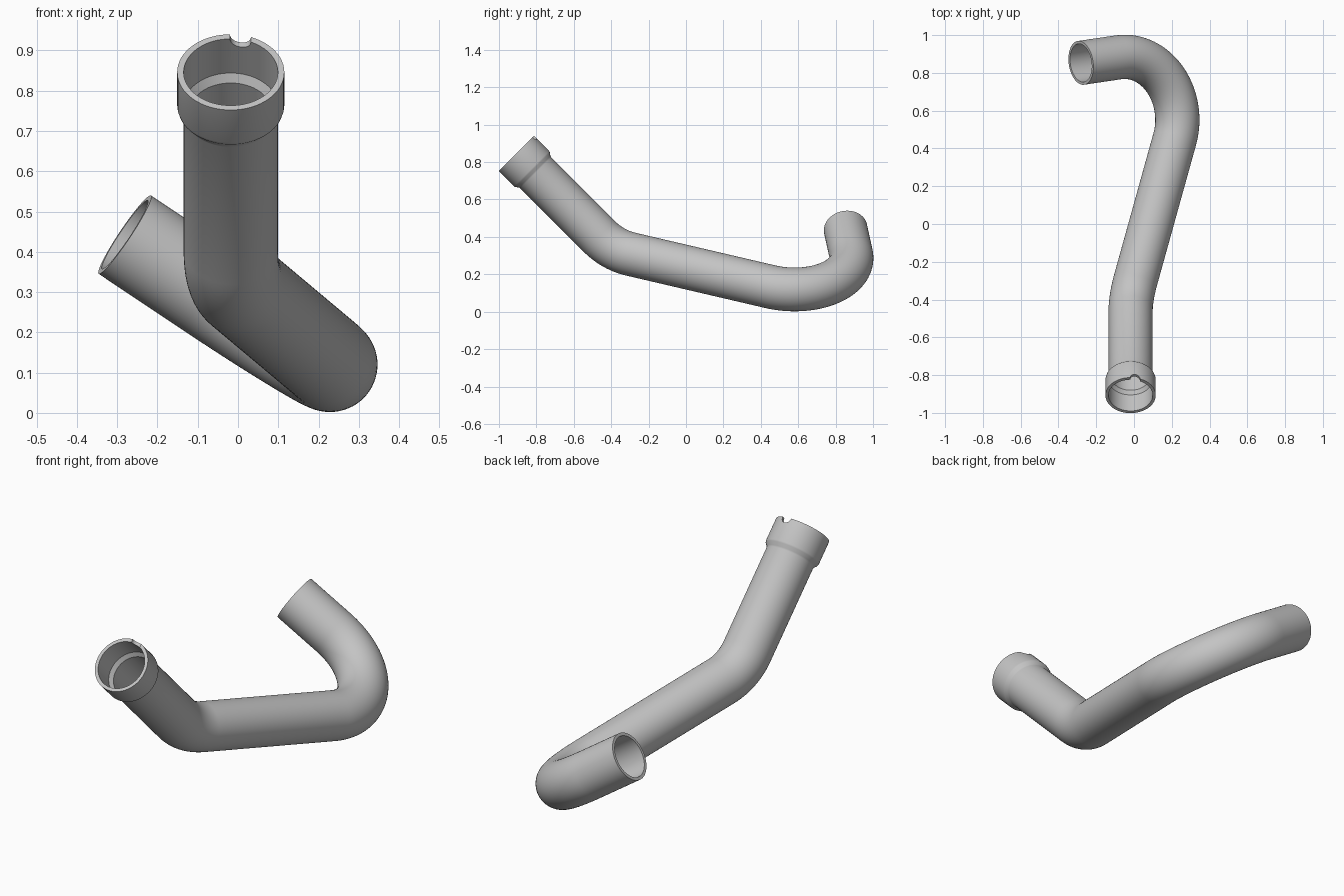
import bpy, bmesh, math
from mathutils import Vector

cube = bpy.data.objects.get("Cube")
if cube:
    bpy.data.objects.remove(cube, do_unlink=True)

SIDES = 64
PIPE, BORE = 0.117, 0.102          # outer and inner pipe radius
SOCKET, SOCKET_BORE = 0.133, 0.117
BEND = 0.325                       # centreline radius of both bends

# Centreline corners, from socket mouth to open end
mouth = Vector((-0.018, -0.907, 0.846))
corners = [mouth, Vector((-0.018, -0.391, 0.33)),
           Vector((0.354, 0.947, 0.018)), Vector((-0.281, 0.853, 0.4425))]


def bend(a, b, c, steps):
    """Stations (point, tangent) of a round bend at corner b."""
    d1, d2 = (b - a).normalized(), (c - b).normalized()
    angle = d1.angle(d2)
    start = b - d1 * BEND * math.tan(angle / 2)
    n = (d2 - d1 * d1.dot(d2)).normalized()
    result = []
    for i in range(steps + 1):
        t = angle * i / steps
        p = start + (d1 * math.sin(t) + n * (1 - math.cos(t))) * BEND
        result.append((p, d1 * math.cos(t) + n * math.sin(t)))
    return result


axis = (corners[1] - mouth).normalized()
body = bend(*corners[:3], 14) + bend(*corners[1:], 40)
body.append((corners[3], (corners[3] - corners[2]).normalized()))


def socket_profile(steps):
    return [(mouth + axis * d, axis, r) for d, r in steps]


# Outside skin forward, then bore backward, making one closed shell
outer = socket_profile([(0, SOCKET), (0.115, SOCKET), (0.123, 0.131),
                        (0.138, 0.119), (0.146, PIPE)])
outer += [(p, t, PIPE) for p, t in body]
inner = socket_profile([(0, SOCKET_BORE), (0.12, SOCKET_BORE), (0.14, BORE)])
inner += [(p, t, BORE) for p, t in body]


def skin(bm, stations):
    """Rings of vertices that follow the stations without twisting."""
    u = Vector((1, 0, 0))
    rings = []
    for p, t, r in stations:
        u = (u - t * u.dot(t)).normalized()
        v = t.cross(u)
        turn = [2 * math.pi * k / SIDES for k in range(SIDES)]
        rings.append([bm.verts.new(p + (u * math.cos(a) + v * math.sin(a)) * r)
                      for a in turn])
    return rings


def mesh_object(name, bm):
    bmesh.ops.recalc_face_normals(bm, faces=bm.faces[:])
    mesh = bpy.data.meshes.new(name)
    bm.to_mesh(mesh)
    bm.free()
    obj = bpy.data.objects.new(name, mesh)
    bpy.context.collection.objects.link(obj)
    return obj


bm = bmesh.new()
rings = skin(bm, outer) + skin(bm, inner)[::-1]
for i, ring in enumerate(rings):
    nxt = rings[(i + 1) % len(rings)]
    for k in range(SIDES):
        j = (k + 1) % SIDES
        bm.faces.new((ring[k], ring[j], nxt[j], nxt[k]))
pipe = mesh_object("bent_pipe", bm)

grey = bpy.data.materials.new("plain grey")
grey.use_nodes = True
grey.diffuse_color = (0.55, 0.55, 0.55, 1)
grey.node_tree.nodes["Principled BSDF"].inputs["Base Color"].default_value = grey.diffuse_color
pipe.data.materials.append(grey)

# Small round notch in the upper edge of the socket mouth
up = Vector((0, 1, 1)).normalized()
bm = bmesh.new()
bmesh.ops.create_cone(bm, cap_ends=True, segments=24, radius1=0.026,
                      radius2=0.026, depth=0.07)
cutter = mesh_object("notch_cutter", bm)
cutter.data.materials.append(grey)
cutter.rotation_euler = up.to_track_quat('Z', 'Y').to_euler()
cutter.location = mouth + up * 0.125 + Vector((0.024, 0, 0))
cutter.hide_render = True

cut = pipe.modifiers.new("notch", 'BOOLEAN')
cut.operation = 'DIFFERENCE'
cut.solver = 'EXACT'
cut.object = cutter

bpy.ops.object.select_all(action='DESELECT')
pipe.select_set(True)
bpy.context.view_layer.objects.active = pipe
bpy.ops.object.modifier_apply(modifier=cut.name)
bpy.data.objects.remove(cutter, do_unlink=True)
bpy.ops.object.shade_smooth_by_angle(angle=math.radians(35))
